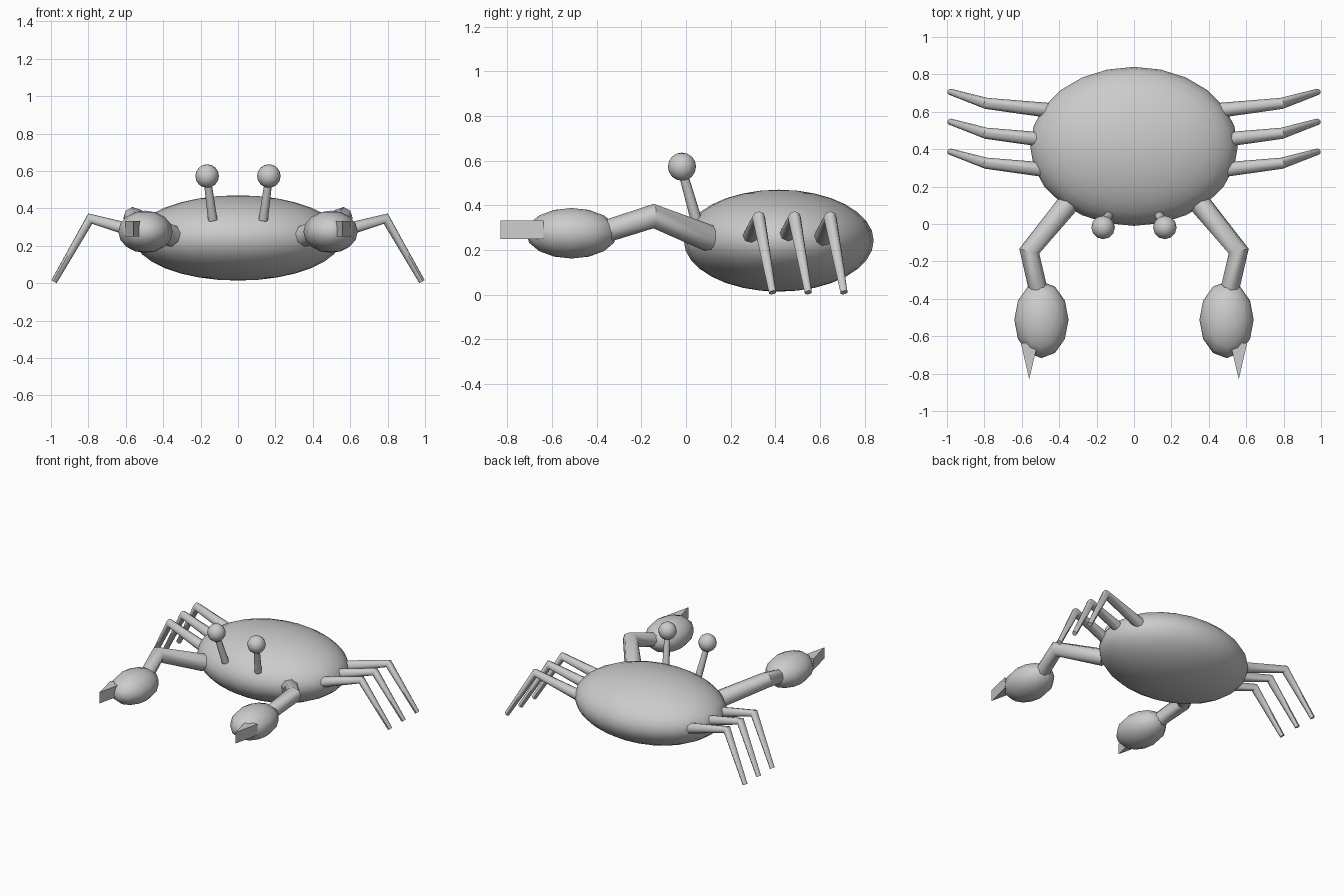
import bpy, bmesh, math
from mathutils import Vector

if "Cube" in bpy.data.objects:
    bpy.data.objects.remove(bpy.data.objects["Cube"])


def finish(bm, name, angle=40):
    bmesh.ops.recalc_face_normals(bm, faces=bm.faces)
    me = bpy.data.meshes.new(name)
    bm.to_mesh(me)
    bm.free()
    ob = bpy.data.objects.new(name, me)
    bpy.context.collection.objects.link(ob)
    bpy.ops.object.select_all(action='DESELECT')
    ob.select_set(True)
    bpy.context.view_layer.objects.active = ob
    if angle:
        bpy.ops.object.shade_smooth_by_angle(angle=math.radians(angle))
    return ob


def ellipsoid(name, center, radii, segs, rings):
    bm = bmesh.new()
    bmesh.ops.create_uvsphere(bm, u_segments=segs, v_segments=rings, radius=1)
    bmesh.ops.scale(bm, vec=radii, verts=bm.verts)
    bmesh.ops.translate(bm, vec=center, verts=bm.verts)
    return finish(bm, name, 60)


def tube(name, points, radii, sides=8):
    """Tapered, capped tube along a bent path."""
    pts = [Vector(p) for p in points]
    dirs = [(b - a).normalized() for a, b in zip(pts, pts[1:])]
    bm = bmesh.new()
    rings = []
    for i, (p, r) in enumerate(zip(pts, radii)):
        t = (dirs[max(i - 1, 0)] + dirs[min(i, len(dirs) - 1)]).normalized()
        u = t.cross(Vector((0, 1, 0)) if abs(t.y) < 0.6 else Vector((1, 0, 0))).normalized()
        if i and u.dot(prev) < 0:
            u = -u
        u = (prev - t * prev.dot(t)).normalized() if i else u
        prev = u
        v = t.cross(u)
        rings.append([bm.verts.new(p + r * (u * math.cos(a) + v * math.sin(a)))
                      for a in (2 * math.pi * k / sides for k in range(sides))])
    for a, b in zip(rings, rings[1:]):
        for k in range(sides):
            n = (k + 1) % sides
            bm.faces.new((a[k], a[n], b[n], b[k]))
    bm.faces.new(rings[0])
    bm.faces.new(rings[-1])
    return finish(bm, name, 50)


def wedge(name, outline, z0, z1):
    bm = bmesh.new()
    f = bm.faces.new([bm.verts.new((x, y, z0)) for x, y in outline])
    ext = bmesh.ops.extrude_face_region(bm, geom=[f])
    top = [g for g in ext['geom'] if isinstance(g, bmesh.types.BMVert)]
    bmesh.ops.translate(bm, vec=(0, 0, z1 - z0), verts=top)
    return finish(bm, name, 0)


# Shell
ellipsoid("body", (0, 0.415, 0.242), (0.555, 0.425, 0.228), 24, 16)

for s, side in ((1, "right"), (-1, "left")):
    # Walking legs
    for i, y in enumerate((0.325, 0.485, 0.645)):
        tube(f"{side}_leg_{i + 1}",
             [(s * 0.45, y - 0.038, 0.25), (s * 0.79, y, 0.345), (s * 0.983, y + 0.062, 0.01)],
             (0.04, 0.03, 0.017))
    # Claw arm
    tube(f"{side}_arm",
         [(s * 0.355, 0.105, 0.252), (s * 0.56, -0.145, 0.352), (s * 0.51, -0.36, 0.283)],
         (0.06, 0.055, 0.05))
    # Claw and its pointed finger
    ellipsoid(f"{side}_claw", (s * 0.495, -0.512, 0.275), (0.145, 0.205, 0.113), 12, 8)
    wedge(f"{side}_pincer", [(s * 0.605, -0.637), (s * 0.515, -0.637), (s * 0.56, -0.83)], 0.25, 0.333)
    # Eye on a stalk
    tube(f"{side}_eye_stalk", [(s * 0.135, 0.045, 0.338), (s * 0.165, -0.018, 0.56)], (0.025, 0.02))
    ellipsoid(f"{side}_eye", (s * 0.165, -0.018, 0.573), (0.063, 0.063, 0.063), 12, 8)
